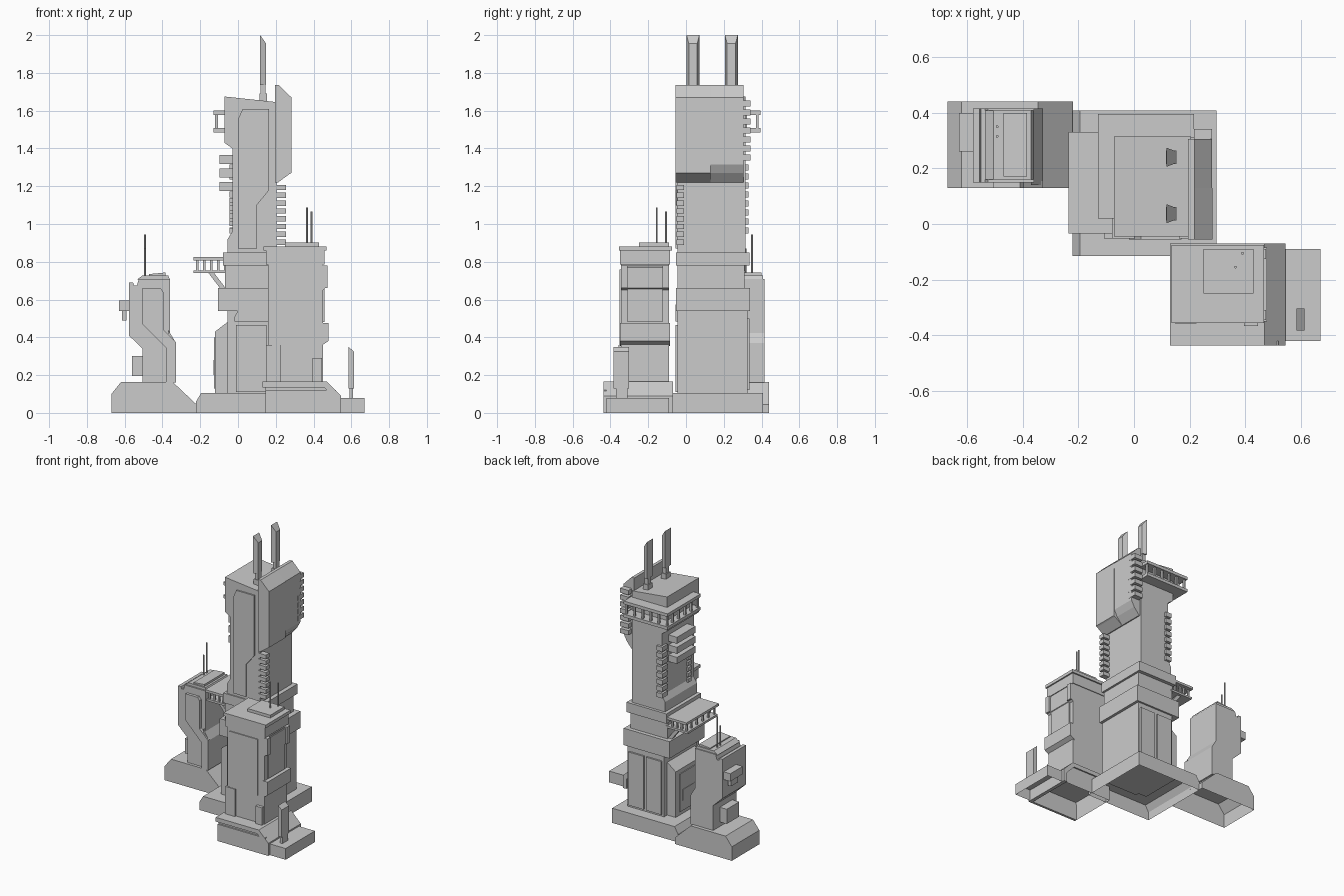
import bpy, bmesh
from mathutils import Vector


def prism(name, pts, y0, y1, open_bottom=False):
    """Extrude an XZ profile along y."""
    bm = bmesh.new()
    f = bm.faces.new([bm.verts.new((x, y0, z)) for x, z in pts])
    r = bmesh.ops.extrude_face_region(bm, geom=[f])
    vs = [g for g in r['geom'] if isinstance(g, bmesh.types.BMVert)]
    bmesh.ops.translate(bm, verts=vs, vec=(0, y1 - y0, 0))
    bmesh.ops.recalc_face_normals(bm, faces=bm.faces[:])
    if open_bottom:
        low = [f for f in bm.faces if all(v.co.z < 1e-5 for v in f.verts)]
        bmesh.ops.delete(bm, geom=low, context='FACES')
    me = bpy.data.meshes.new(name)
    bm.to_mesh(me)
    bm.free()
    ob = bpy.data.objects.new(name, me)
    bpy.context.collection.objects.link(ob)
    return ob


def box(name, x0, x1, y0, y1, z0, z1, open_bottom=False):
    return prism(name, [(x0, z0), (x1, z0), (x1, z1), (x0, z1)], y0, y1, open_bottom)


def fins(name, x0, x1, y0, y1, z0, z1, n, fill=0.68):
    """Vertical stack of small slats."""
    step = (z1 - z0) / n
    for i in range(n):
        z = z0 + i * step
        box(f"{name}_{i}", x0, x1, y0, y1, z, z + step * fill)


def rod(name, x, y, z0, z1, r=0.005):
    bpy.ops.mesh.primitive_cylinder_add(vertices=8, radius=r, depth=z1 - z0,
                                        location=(x, y, (z0 + z1) / 2))
    bpy.context.object.name = name


# Bases, hollow underneath
prism("left_base", [(-.67, 0), (-.67, .10), (-.62, .163), (-.345, .163), (-.22, .045), (-.22, 0)],
      .13, .44, True)
prism("center_base", [(-.222, 0), (-.222, .06), (-.195, .105), (.297, .105), (.297, 0)],
      -.115, .408, True)
prism("right_base", [(.145, 0), (.145, .135), (.457, .135), (.52, .07), (.52, 0)], -.425, -.08, True)
prism("right_base_shell", [(.13, .135), (.13, .165), (.47, .165), (.545, .09), (.545, 0), (.52, 0),
      (.52, .07), (.457, .135)], -.437, -.07)
box("right_base_front", .145, .52, -.437, -.42, 0, .12)
box("right_base_pod", .545, .67, -.42, -.09, 0, .08, True)
box("pod_pillar_foot", .59, .61, -.37, -.31, .08, .14)
prism("pod_pillar", [(.585, .13), (.613, .13), (.613, .325), (.585, .35)], -.383, -.303)

# Main tower: lower section
box("tower_lower", -.055, .235, -.045, .325, .10, .56)
prism("tower_buttress", [(-.122, .10), (-.122, .43), (-.05, .485), (-.05, .10)], -.02, .29)
box("buttress_window", -.13, -.12, .05, .22, .20, .28)
box("buttress_panel", -.128, -.12, .03, .25, .13, .40)
box("tower_front_panel", -.01, .15, -.056, -.04, .11, .465)
prism("tower_front_awning", [(-.018, .485), (.17, .485), (.17, .575), (.02, .575), (-.018, .51)],
      -.056, -.04)
for i, x in enumerate((-.04, .10)):
    box(f"tower_rear_panel_{i}", x, x + .12, .32, .337, .12, .50)
box("tower_lower_collar", -.107, .255, -.053, .338, .54, .66)
box("tower_neck", -.07, .22, -.045, .31, .65, .79)
box("tower_upper_collar", -.08, .235, -.053, .335, .78, .85)

# Main tower: upper section with flared head and sloped roof
prism("tower_upper", [(-.055, .84), (-.055, .92), (-.03, .96), (-.03, 1.40), (-.072, 1.43),
      (-.072, 1.675), (.205, 1.645), (.205, .84)], -.045, .315)
prism("tower_face_panel", [(0, .87), (0, 1.555), (.025, 1.61), (.165, 1.61), (.165, 1.18),
      (.10, 1.10), (.10, .87)], -.055, -.04)
crest = [(.195, 1.735), (.217, 1.735)]
prism("tower_crest_front", crest + [(.283, 1.67), (.283, 1.27), (.273, 1.265), (.212, 1.22),
      (.195, 1.22)], -.055, .13)
prism("tower_crest_rear", crest + [(.28, 1.67), (.278, 1.315), (.255, 1.27), (.212, 1.22),
      (.195, 1.22)], .13, .305)

# Slats on the tower corners
fins("slat_front_right", .195, .255, -.05, -.01, .89, 1.22, 8)
fins("slat_rear_right", .215, .28, .275, .342, 1.335, 1.67, 7)
fins("slat_rear_left", -.045, .0, .27, .332, .95, 1.33, 8)
fins("slat_front_left", -.045, -.02, .0, .04, .95, 1.15, 5)
fins("big_slat", -.097, -.025, .03, .24, 1.175, 1.39, 3, .65)

# Wrap-around gallery near the top
for z in (1.485, 1.578):
    box("gallery_slab_rear", -.13, .215, .31, .395, z, z + .022)
    box("gallery_slab_side", -.13, -.07, .02, .31, z, z + .022)
for i in range(6):
    x = -.122 + i * .064
    box(f"gallery_rear_post_{i}", x, x + .012, .37, .385, 1.50, 1.58)
for i in range(5):
    y = .03 + i * .07
    box(f"gallery_side_post_{i}", -.122, -.107, y, y + .012, 1.50, 1.58)

# Side terrace with posts and braces
box("terrace_deck", -.235, -.06, -.035, .33, .808, .825)
box("terrace_floor", -.235, -.06, -.02, .315, .74, .755)
for i in range(5):
    for y in (-.015, .295):
        x = -.222 + i * .037
        box(f"terrace_post_{i}", x, x + .012, y, y + .012, .755, .81)
for i in range(4):
    y = .05 + i * .065
    box(f"terrace_edge_post_{i}", -.222, -.21, y, y + .012, .755, .81)
for y in (.0, .27):
    prism("terrace_brace", [(-.16, .745), (-.13, .745), (-.065, .66), (-.095, .66)], y, y + .025)

# Twin roof blades
for y in (.003, .206):
    box("blade_foot", .115, .153, y + .01, y + .058, 1.64, 1.69)
    box("blade_stem", .12, .145, y + .015, y + .053, 1.69, 1.74)
    ob = prism("roof_blade", [(.117, 1.735), (.149, 1.735), (.149, 1.955), (.117, 2.0)], y, y + .068)
    for v in ob.data.vertices:
        if v.co.x > .14:
            v.co.y += .012 if v.co.y < y + .03 else -.012

# Right tower
prism("right_tower", [(.16, .16), (.16, .82), (.45, .82), (.45, .78), (.462, .77), (.462, .66),
      (.45, .65), (.45, .16)], -.345, -.09)
prism("right_tower_ledge", [(.44, .355), (.478, .38), (.478, .475), (.44, .475)], -.35, -.085)
for y in (-.345, -.125):
    box("right_tower_side_rib", .44, .475, y, y + .035, .66, .78)
box("right_tower_side_panel", .44, .458, -.31, -.125, .48, .78)
box("right_tower_crown", .148, .458, -.35, -.085, .785, .865)
box("right_tower_cap", .135, .468, -.356, -.075, .86, .882)
box("right_tower_roof_box", .25, .43, -.25, -.09, .88, .902)
box("right_tower_front_panel", .18, .40, -.352, -.34, .36, .76)
box("right_tower_step", .148, .225, -.357, -.14, .16, .36)
box("right_tower_corner_box", .395, .445, -.367, -.33, .16, .29)
rod("right_antenna_tall", .365, -.155, .90, 1.087)
rod("right_antenna_short", .39, -.105, .90, 1.067)

# Left tower
prism("left_tower", [(-.505, .16), (-.505, .34), (-.578, .41), (-.578, .69), (-.555, .69),
      (-.55, .675), (-.535, .675), (-.525, .71), (-.36, .71), (-.36, .16)], .15, .415)
prism("left_tower_panel", [(-.505, .66), (-.505, .47), (-.38, .345), (-.38, .16), (-.328, .16),
      (-.328, .375), (-.395, .44), (-.395, .64), (-.41, .66)], .13, .155)
prism("left_tower_side_skirt", [(-.37, .16), (-.328, .16), (-.328, .37), (-.37, .44)], .14, .415)
prism("left_tower_roof", [(-.535, .705), (-.505, .728), (-.37, .728), (-.36, .705)], .16, .408)
prism("left_tower_roof_box", [(-.47, .725), (-.47, .735), (-.385, .743), (-.385, .725)], .17, .40)
box("left_tower_vent", -.63, -.57, .26, .40, .54, .595)
box("left_tower_vent_foot", -.615, -.59, .29, .37, .49, .545)
box("left_tower_low_box", -.56, -.50, .20, .34, .195, .30)
rod("left_antenna_a", -.492, .35, .72, .945)
rod("left_antenna_b", -.492, .315, .72, .87)
